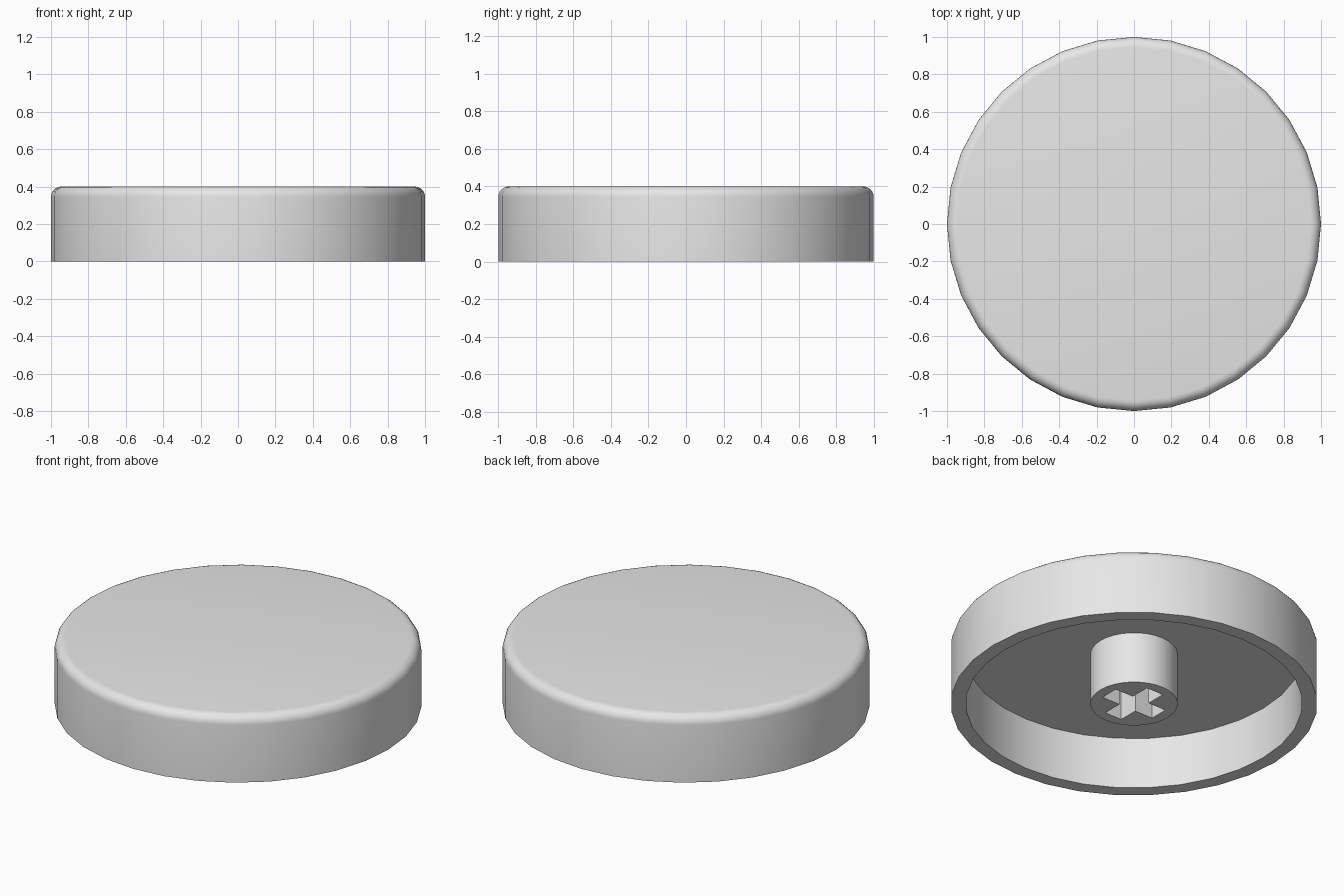
import bpy, bmesh, math

if "Cube" in bpy.data.objects:
    bpy.data.objects.remove(bpy.data.objects["Cube"], do_unlink=True)

HEIGHT, CEILING, INNER, FILLET = 0.4, 0.31, 0.918, 0.055
STEM_RADIUS, ARM, HALF_WIDTH = 0.238, 0.176, 0.056

grey = bpy.data.materials.new("light_grey_plastic")
grey.use_nodes = True
grey.diffuse_color = (0.8, 0.8, 0.8, 1)
grey.node_tree.nodes["Principled BSDF"].inputs["Base Color"].default_value = (0.8, 0.8, 0.8, 1)


def make_object(name, bm):
    bmesh.ops.recalc_face_normals(bm, faces=bm.faces)
    mesh = bpy.data.meshes.new(name)
    bm.to_mesh(mesh)
    bm.free()
    mesh.materials.append(grey)
    obj = bpy.data.objects.new(name, mesh)
    bpy.context.collection.objects.link(obj)
    return obj


def activate(obj):
    bpy.ops.object.select_all(action='DESELECT')
    obj.select_set(True)
    bpy.context.view_layer.objects.active = obj


def smooth(obj):
    activate(obj)
    bpy.ops.object.shade_smooth_by_angle(angle=math.radians(30))


def lathe(name, profile, steps):
    bm = bmesh.new()
    verts = [bm.verts.new((r, 0, z)) for r, z in profile]
    edges = [bm.edges.new(pair) for pair in zip(verts, verts[1:])]
    bmesh.ops.spin(bm, geom=verts + edges, cent=(0, 0, 0), axis=(0, 0, 1),
                   angle=math.tau, steps=steps)
    bmesh.ops.remove_doubles(bm, verts=bm.verts, dist=0.0001)
    return make_object(name, bm)


# Round hollow cap with a softened top edge
fillet = []
for i in range(7):
    a = math.radians(15 * i)
    fillet.append((1 - FILLET + FILLET * math.cos(a),
                   HEIGHT - FILLET + FILLET * math.sin(a)))
cap = lathe("cap_shell", [(0, CEILING), (INNER, CEILING), (INNER, 0), (1, 0)]
            + fillet + [(0, HEIGHT)], 32)
smooth(cap)

# Round mounting stem, rooted in the ceiling of the cap
stem = lathe("mounting_stem", [(0, 0), (STEM_RADIUS, 0),
                               (STEM_RADIUS, CEILING + 0.03), (0, CEILING + 0.03)], 32)

# Cross-shaped socket cut up into the stem
bm = bmesh.new()
quarter = [(ARM, -HALF_WIDTH), (ARM, HALF_WIDTH), (HALF_WIDTH, HALF_WIDTH)]
outline = []
for _ in range(4):
    outline += quarter
    quarter = [(-y, x) for x, y in quarter]
face = bm.faces.new([bm.verts.new((x, y, -0.1)) for x, y in outline])
top = bmesh.ops.extrude_face_region(bm, geom=[face])["geom"]
bmesh.ops.translate(bm, vec=(0, 0, CEILING + 0.1),
                    verts=[v for v in top if isinstance(v, bmesh.types.BMVert)])
cutter = make_object("socket_cutter", bm)
cutter.hide_render = True

cut = stem.modifiers.new("cross_socket", 'BOOLEAN')
cut.operation = 'DIFFERENCE'
cut.solver = 'EXACT'
cut.object = cutter
activate(stem)
bpy.ops.object.modifier_apply(modifier=cut.name)
bpy.data.objects.remove(cutter, do_unlink=True)
smooth(stem)
